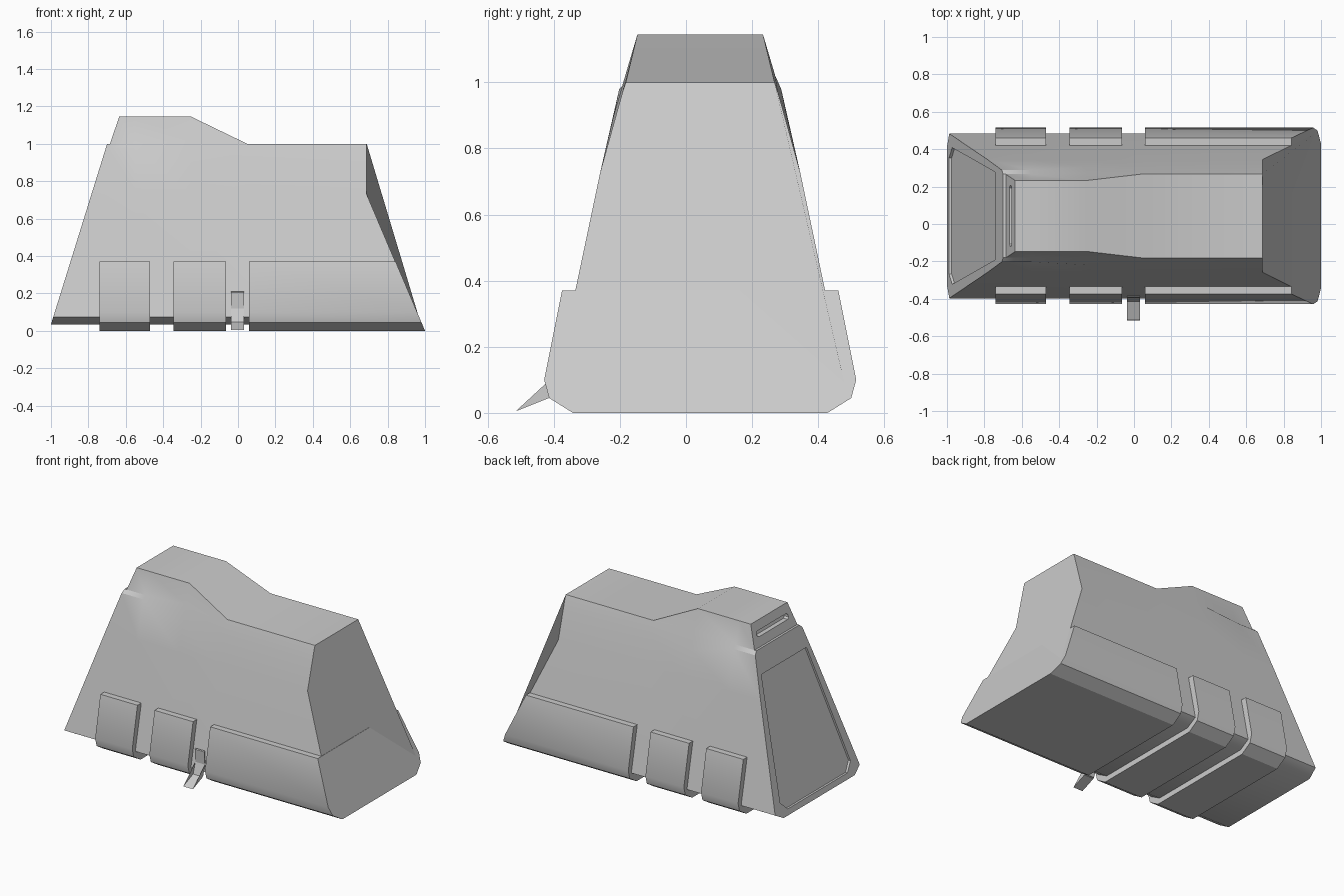
import bpy, bmesh, math
from mathutils import Vector

if "Cube" in bpy.data.objects:
    bpy.data.objects.remove(bpy.data.objects["Cube"])

YC = 0.043  # centre line of the body
grey = bpy.data.materials.new("plain grey")
grey.use_nodes = True
grey.diffuse_color = (0.6, 0.6, 0.6, 1)
grey.node_tree.nodes["Principled BSDF"].inputs["Base Color"].default_value = (0.6, 0.6, 0.6, 1)


def finish(name, bm, smooth=True):
    bmesh.ops.recalc_face_normals(bm, faces=bm.faces)
    mesh = bpy.data.meshes.new(name)
    bm.to_mesh(mesh)
    bm.free()
    mesh.materials.append(grey)
    ob = bpy.data.objects.new(name, mesh)
    bpy.context.collection.objects.link(ob)
    if smooth:
        bpy.ops.object.select_all(action='DESELECT')
        ob.select_set(True)
        bpy.context.view_layer.objects.active = ob
        bpy.ops.object.shade_smooth_by_angle(angle=math.radians(30))
    return ob


def prism(name, outline, x0, x1, smooth=True):
    """Extrude a closed (y, z) outline between two x positions given as functions of z."""
    bm = bmesh.new()
    a = [bm.verts.new((x0(z), y, z)) for y, z in outline]
    b = [bm.verts.new((x1(z), y, z)) for y, z in outline]
    bm.faces.new(a)
    bm.faces.new(b)
    for i in range(len(a)):
        j = (i + 1) % len(a)
        bm.faces.new((a[i], a[j], b[j], b[i]))
    return finish(name, bm, smooth)


def mirrored(half):
    """Half outline (half width, z) to a full closed outline about the centre line."""
    return [(YC + w, z) for w, z in half] + [(YC - w, z) for w, z in reversed(half)]


def right_end(z):
    return max(0.69, 0.69 + (0.73 - z) * 0.425)


def left_end(z):
    return -1.0 + (z - 0.035) * 0.311


def hump_end(z):
    return -0.685 + (z - 1.0) * 0.345


# Body: cross-sections running along x, each a list of (x, half width, z)
base = [(0.37, 0.035), (0.44, 0.075), (0.302, 0.73)]
upper = {
    -0.55: [(0.245, 0.98), (0.223, 1.0), (0.19, 1.145)],
    -0.25: [(0.262, 0.9), (0.227, 1.02), (0.19, 1.145)],
    0.05: [(0.252, 0.91), (0.235, 0.97), (0.225, 1.0)],
}
sections = [[(left_end(z), w, z) for w, z in base + upper[-0.55][:2]]
            + [(hump_end(1.0), 0.223, 1.0), (hump_end(1.145), 0.19, 1.145)]]
for x, top in upper.items():
    rows = base + top[:2] + [top[1], top[2]]
    sections.append([(x, w, z) for w, z in rows])
sections.append([(right_end(z) - 0.002, w, z)
                 for w, z in base + upper[0.05][:2] + [upper[0.05][1], upper[0.05][2]]])

bm = bmesh.new()
rings = []
for sec in sections:
    left = [bm.verts.new((x, YC + w, z)) for x, w, z in sec]
    right = [bm.verts.new((x, YC - w, z)) for x, w, z in sec]
    rings.append(left + right[::-1])
for r, s in zip(rings, rings[1:]):
    for i in range(len(r)):
        j = (i + 1) % len(r)
        bm.faces.new((r[i], r[j], s[j], s[i]))
n = len(rings[0])
first = rings[0]
bm.faces.new(first[:5] + first[n - 5:])                  # sloping end
bm.faces.new((first[4], first[5], first[n - 6], first[n - 5]))  # small ledge
bm.faces.new((first[5], first[6], first[n - 7], first[n - 6]))  # hump end
bm.faces.new(rings[-1])
bmesh.ops.remove_doubles(bm, verts=bm.verts, dist=0.0005)
body = finish("body", bm, False)

# Recessed end panel and slot
panel = mirrored([(0.31, 0.07), (0.365, 0.125), (0.235, 0.86)])
slot = mirrored([(0.15, 1.055), (0.163, 1.065), (0.163, 1.08), (0.15, 1.09)])
cutters = [
    prism("panel_cutter", panel, lambda z: left_end(z) - 0.1, lambda z: left_end(z) + 0.014, False),
    prism("slot_cutter", slot, lambda z: hump_end(z) - 0.1, lambda z: hump_end(z) + 0.03, False),
]
bpy.ops.object.select_all(action='DESELECT')
bpy.context.view_layer.objects.active = body
body.select_set(True)
for cutter in cutters:
    mod = body.modifiers.new("cut", 'BOOLEAN')
    mod.operation = 'DIFFERENCE'
    mod.solver = 'EXACT'
    mod.object = cutter
    bpy.ops.object.modifier_apply(modifier=mod.name)
    bpy.data.objects.remove(cutter)
bpy.ops.object.shade_smooth_by_angle(angle=math.radians(30))

# Bands wrapped round the underside
band = mirrored([(0.385, 0.0), (0.457, 0.045), (0.472, 0.1), (0.418, 0.37)])
for name, x0, x1 in (("rear_band", -0.74, -0.47), ("middle_band", -0.345, -0.065)):
    prism(name, band, lambda z: x0, lambda z: x1)
prism("long_band", band, lambda z: 0.06, right_end)

# Small bent tab on the front side
path = [Vector(p) for p in ((-0.396, 0.205), (-0.391, 0.12), (-0.415, 0.045), (-0.515, 0.005))]
thick = Vector((0.006, 0.005))
tab = [tuple(p) for p in path] + [tuple(p + thick) for p in reversed(path)]
prism("tab", tab, lambda z: -0.037, lambda z: 0.032, False)
